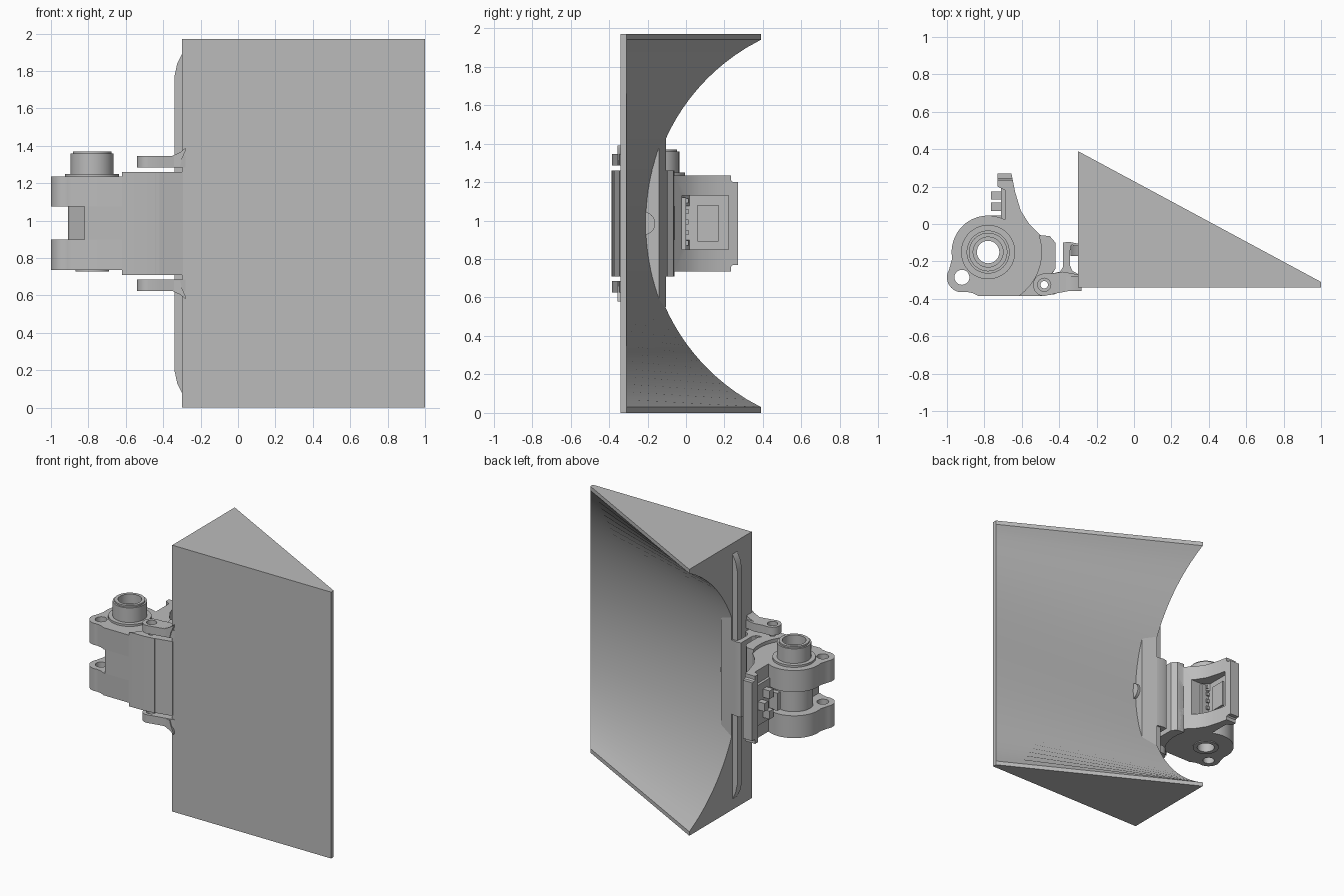
import bpy, bmesh, math
from mathutils import Matrix

cube = bpy.data.objects.get("Cube")
if cube:
    bpy.data.objects.remove(cube)

HEIGHT, MID = 1.97, 0.985
PIVOT = (-0.78, -0.15)
LUG = (-0.48, -0.325)
LOBE = (-0.92, -0.285)

grey = bpy.data.materials.new("plain_grey")
grey.use_nodes = True
grey.diffuse_color = (0.5, 0.5, 0.5, 1)
grey.node_tree.nodes["Principled BSDF"].inputs["Base Color"].default_value = (0.5, 0.5, 0.5, 1)


def finish(name, bm):
    bmesh.ops.recalc_face_normals(bm, faces=bm.faces)
    mesh = bpy.data.meshes.new(name)
    bm.to_mesh(mesh)
    bm.free()
    mesh.materials.append(grey)
    obj = bpy.data.objects.new(name, mesh)
    bpy.context.collection.objects.link(obj)
    return obj


def arc(centre, r, a0, a1, n=16):
    steps = [math.radians(a0 + (a1 - a0) * i / n) for i in range(n + 1)]
    return [(centre[0] + r * math.cos(a), centre[1] + r * math.sin(a)) for a in steps]


def loft(name, first, last):
    """Solid between two matching outlines of 3D points."""
    bm = bmesh.new()
    a = [bm.verts.new(p) for p in first]
    b = [bm.verts.new(p) for p in last]
    bm.faces.new(a)
    bm.faces.new(b)
    for i in range(len(a)):
        j = (i + 1) % len(a)
        bm.faces.new((a[i], a[j], b[j], b[i]))
    return finish(name, bm)


def prism(name, pts, z0, z1):
    return loft(name, [(x, y, z0) for x, y in pts], [(x, y, z1) for x, y in pts])


def box(name, x0, x1, y0, y1, z0, z1):
    return prism(name, [(x0, y0), (x1, y0), (x1, y1), (x0, y1)], z0, z1)


def cylinder(name, centre, r, z0, z1):
    return prism(name, arc(centre, r, 0, 352.5, 47), z0, z1)


def cut(obj, cutter):
    cutter.hide_render = True
    mod = obj.modifiers.new("cut", "BOOLEAN")
    mod.operation, mod.solver, mod.object = "DIFFERENCE", "EXACT", cutter
    bpy.context.view_layer.objects.active = obj
    bpy.ops.object.modifier_apply(modifier=mod.name)
    bpy.data.objects.remove(cutter)


def drill(obj, centre, r):
    cut(obj, cylinder("drill", centre, r, -1, 3))


# Wedge with a hollow that flattens towards the thin edge
R, CY, N = 1.068, 0.868, 48


def wedge_section(x, t):
    pts = [(x, -0.34, 0), (x, 0.39 - 0.70 * t, 0)]
    for i in range(N + 1):
        dz = -0.955 + 1.91 * i / N
        y = CY - math.sqrt(R * R - dz * dz)
        pts.append((x, y * (1 - t) - 0.31 * t, MID + dz))
    return pts + [(x, 0.39 - 0.70 * t, HEIGHT), (x, -0.34, HEIGHT)]


loft("wedge", wedge_section(-0.3, 0), wedge_section(1, 1))

# Reinforcement and bump inside the hollow
prism("hollow_block", [(-0.3, -0.25), (-0.19, -0.25), (-0.19, -0.14), (-0.3, -0.105)], 0.55, 1.43)
bump = arc((-0.22, MID), 0.06, 0, 345, 23)
loft("hollow_bump", [(-0.25, y, z) for y, z in bump], [(-0.17, y, z) for y, z in bump])

# Long rib on the wedge side, with curved ends
rib = [(-0.29, 0.07), (-0.30, 0.08), (-0.325, 0.13), (-0.34, 0.2)]
rib += [(x, HEIGHT - z) for x, z in reversed(rib)]
loft("side_rib", [(x, -0.17, z) for x, z in rib], [(x, -0.115, z) for x, z in rib])

# Hinge body: two clevis plates and a narrower middle
right_side = [(-0.5, -0.385), (-0.46, -0.3), (-0.42, -0.24), (-0.42, -0.1),
              (-0.45, -0.065), (-0.5, -0.06)]
plate = (arc(LOBE, 0.08, 150, 285) + [(-0.86, -0.37), (-0.83, -0.385)] + right_side
         + arc(PIVOT, 0.195, 45, 190, 28))
middle = [(-0.82, -0.385)] + right_side + arc(PIVOT, 0.13, 45, 200, 24) + [(-0.82, -0.27)]
for name, outline, z0, z1 in (("lower_clevis", plate, 0.735, 0.9),
                              ("hinge_middle", middle, 0.9, 1.075),
                              ("upper_clevis", plate, 1.075, 1.235)):
    part = prism(name, outline, z0, z1)
    drill(part, PIVOT, 0.06)
    drill(part, LUG, 0.02)
    if "clevis" in name:
        drill(part, LOBE, 0.04)

# Taller outer block and the clip that grips the rib
block = prism("hinge_block", arc(PIVOT, 0.285, -56, 18)
              + [(-0.5, -0.06), (-0.45, -0.065), (-0.42, -0.1), (-0.42, -0.24), (-0.44, -0.265),
                 (-0.42, -0.375), (-0.5, -0.385)], 0.71, 1.26)
drill(block, LUG, 0.02)
prism("clip", [(-0.44, -0.378), (-0.42, -0.372), (-0.34, -0.355), (-0.295, -0.345),
               (-0.295, -0.27), (-0.33, -0.25), (-0.343, -0.22), (-0.343, -0.15),
               (-0.335, -0.112), (-0.3, -0.118), (-0.3, -0.105), (-0.35, -0.095),
               (-0.38, -0.1), (-0.38, -0.23), (-0.395, -0.255), (-0.44, -0.265)], 0.71, 1.26)

# Bushing through the pivot
for name, r, z0, z1 in (("bushing", 0.115, 1.22, 1.37), ("upper_flange", 0.145, 1.22, 1.25),
                        ("lower_flange", 0.09, 0.728, 0.75)):
    part = cylinder(name, PIVOT, r, z0, z1)
    if name == "bushing":
        bm = bmesh.new()
        bm.from_mesh(part.data)
        rim = [e for e in bm.edges if all(v.co.z > 1.36 for v in e.verts)]
        bmesh.ops.bevel(bm, geom=rim, offset=0.012, segments=2, affect="EDGES")
        bm.to_mesh(part.data)
        bm.free()
        cut(part, cylinder("bore", PIVOT, 0.08, 1.3, 2))
    drill(part, PIVOT, 0.06)

# Rear arm with rounded corners and a window
arm = prism("rear_arm", [(-0.73, 0.27), (-0.655, 0.27), (-0.635, 0.17), (-0.605, 0.07),
                         (-0.56, 0.0), (-0.5, -0.06), (-0.5, -0.13), (-0.64, -0.06),
                         (-0.69, 0.0), (-0.69, 0.18), (-0.73, 0.2)], 0.735, 1.235)
bm = bmesh.new()
bm.from_mesh(arm.data)
ends = [e for e in bm.edges if all(v.co.y > 0.26 for v in e.verts)
        and abs(e.verts[0].co.z - e.verts[1].co.z) < 0.01]
bmesh.ops.bevel(bm, geom=ends, offset=0.035, segments=5, affect="EDGES")
bm.to_mesh(arm.data)
bm.free()
cut(arm, box("window", -0.685, -0.4, -0.02, 0.22, 0.85, 1.13))

# Circuit board behind the window, with its components
box("board", -0.71, -0.68, 0.0, 0.225, 0.84, 1.14)
box("board_chip", -0.685, -0.665, 0.06, 0.17, 0.89, 1.08)
box("connector", -0.70, -0.62, -0.07, 0.0, 0.84, 1.12)
for i in range(5):
    z = 0.87 + 0.055 * i
    box("connector_pin", -0.69, -0.655, -0.01, 0.012, z, z + 0.025)
for y, z in ((0.07, 0.88), (0.13, 0.96), (0.07, 1.03)):
    box("board_component", -0.765, -0.705, y, y + 0.045, z, z + 0.06)
box("board_socket", -0.78, -0.70, 0.01, 0.045, 0.92, 1.05)

# Pair of ears joining the wedge, each with a flared root
ear_outline = arc(LUG, 0.06, 90, 270) + [(-0.42, -0.372), (-0.28, -0.345), (-0.28, -0.335),
                                        (-0.3, -0.27), (-0.38, -0.255), (-0.44, -0.265)]
flare = [(-0.4, 1.34), (-0.35, 1.347), (-0.31, 1.365), (-0.28, 1.39), (-0.28, 1.375),
         (-0.3, 1.33), (-0.31, 1.29), (-0.4, 1.29)]
for side in ("upper", "lower"):
    ear = prism(side + "_ear", ear_outline, 1.285, 1.345)
    drill(ear, LUG, 0.035)
    root = loft(side + "_ear_root", [(x, -0.357, z) for x, z in flare],
                [(x, -0.28, z) for x, z in flare])
    if side == "lower":
        for part in (ear, root):
            part.data.transform(Matrix.Translation((0, 0, HEIGHT)) @ Matrix.Scale(-1, 4, (0, 0, 1)))
            part.data.flip_normals()

# Smooth curved surfaces, keep edges crisp
bpy.ops.object.select_all(action="DESELECT")
for obj in bpy.context.scene.objects:
    if obj.type == "MESH":
        obj.select_set(True)
        bpy.context.view_layer.objects.active = obj
bpy.ops.object.shade_smooth_by_angle(angle=math.radians(30))
